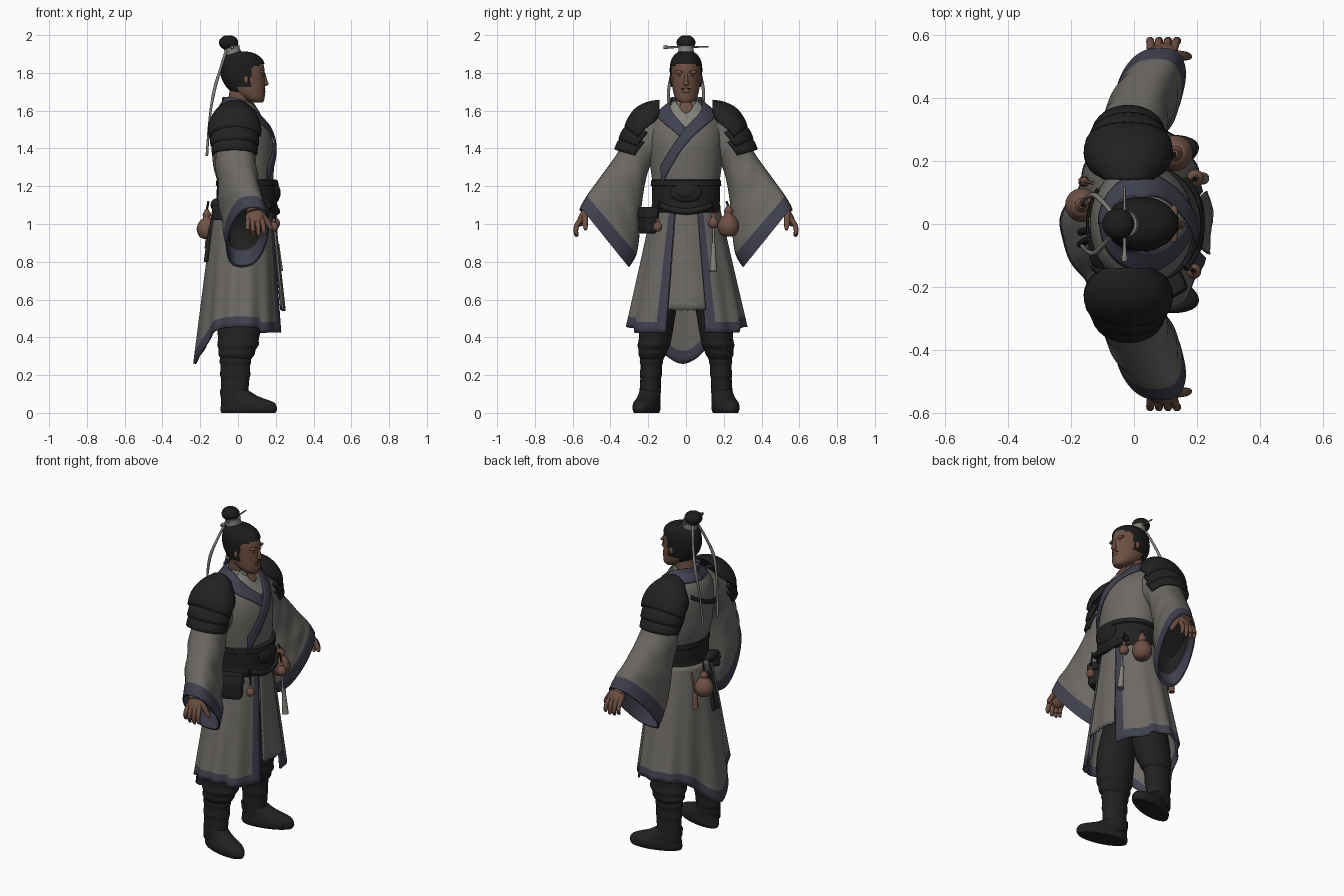
import bpy, bmesh, math
from mathutils import Vector, Matrix

if "Cube" in bpy.data.objects:
    bpy.data.objects.remove(bpy.data.objects["Cube"])

def mat(name, r, g, b):
    m = bpy.data.materials.new(name)
    m.diffuse_color = (r, g, b, 1)
    m.use_nodes = True
    m.node_tree.nodes["Principled BSDF"].inputs["Base Color"].default_value = m.diffuse_color
    return m

ROBE = mat("grey_cloth", .15, .141, .129)
TRIM = mat("blue_trim", .052, .053, .08)
BLACK = mat("black_leather", .0155, .0155, .0155)
HAIR = mat("black_hair", .012, .0115, .0115)
SKIN = mat("skin", .155, .08, .056)
GOURD = mat("brown_gourd", .16, .083, .061)
LIGHT = mat("pale_cloth", .23, .22, .20)
cos, sin, rad, exp = math.cos, math.sin, math.radians, math.exp

def mesh(name, rows, mats, rule=None, closed=True, caps=True, solid=0, mirror=False):
    """Skin rows of points; rule(i, j, centre) picks a material, or -1 for a hole."""
    bm = bmesh.new()
    vs = [[bm.verts.new(p) for p in r] for r in rows]
    n = len(rows[0])
    for i in range(len(rows) - 1):
        for j in range(n if closed else n - 1):
            q = [vs[i][j], vs[i][(j + 1) % n], vs[i + 1][(j + 1) % n], vs[i + 1][j]]
            c = sum((v.co for v in q), Vector()) / 4
            k = rule(i, j, c) if rule else 0
            if k >= 0:
                bm.faces.new(q).material_index = k
    if closed and caps:
        bm.faces.new(vs[0])
        bm.faces.new(vs[-1]).material_index = len(mats) - 1
    bmesh.ops.delete(bm, geom=[v for v in bm.verts if not v.link_faces], context='VERTS')
    bmesh.ops.recalc_face_normals(bm, faces=bm.faces)
    me = bpy.data.meshes.new(name)
    bm.to_mesh(me)
    bm.free()
    for m in mats:
        me.materials.append(m)
    ob = bpy.data.objects.new(name, me)
    bpy.context.collection.objects.link(ob)
    if solid:
        s = ob.modifiers.new("thickness", 'SOLIDIFY')
        s.thickness, s.offset = solid, 0
    if mirror:
        ob.modifiers.new("mirror", 'MIRROR').use_axis = (False, True, False)
    return ob

def spline(rows, k):
    """Catmull-Rom interpolation of tuples."""
    out = []
    for i in range(len(rows) - 1):
        a, b, c, d = rows[max(i - 1, 0)], rows[i], rows[i + 1], rows[min(i + 2, len(rows) - 1)]
        for s in range(k):
            t = s / k
            out.append(tuple(.5 * (2 * q + (r - p) * t + (2 * p - 5 * q + 4 * r - w) * t * t
                       + (3 * q - p - 3 * r + w) * t ** 3) for p, q, r, w in zip(a, b, c, d)))
    return out + [rows[-1]]

def oval(z, cx, cy, rx, ry, n=40):
    return [Vector((cx + rx * cos(2 * math.pi * j / n), cy + ry * sin(2 * math.pi * j / n), z)) for j in range(n)]

def tube(name, pts, m, mirror=False, n=10, k=4):
    """Round tube through (x, y, z, radius) points."""
    p = spline(pts, k)
    rows = []
    for i, q in enumerate(p):
        d = Vector(p[min(i + 1, len(p) - 1)][:3]) - Vector(p[max(i - 1, 0)][:3])
        rot = d.to_track_quat('Z', 'Y').to_matrix()
        rows.append([Vector(q[:3]) + rot @ v for v in oval(0, 0, 0, q[3], q[3], n)])
    return mesh(name, rows, [m], mirror=mirror)

def ball(name, c, r, m, mirror=False, rot=(0, 0, 0)):
    R = Matrix.Rotation(rot[2], 3, 'Z') @ Matrix.Rotation(rot[1], 3, 'Y') @ Matrix.Rotation(rot[0], 3, 'X')
    rows = []
    for i in range(1, 16):
        a = math.pi * i / 16
        rows.append([Vector(c) + R @ Vector((r[0] * p.x * sin(a), r[1] * p.y * sin(a), r[2] * cos(a))) for p in oval(0, 0, 0, 1, 1, 24)])
    return mesh(name, rows, [m], mirror=mirror)

# torso: (z, centre x, half depth, half width)
TORSO = spline([(1.04, .04, .145, .172), (1.20, .04, .145, .176), (1.30, .03, .16, .188), (1.42, .024, .164, .196),
                (1.50, .014, .152, .192), (1.56, .0, .125, .172), (1.60, 0, .10, .135), (1.65, .0, .068, .075)], 4)
mesh("robe_torso", [oval(z, c, 0, a, b, 64) for z, c, a, b in TORSO], [ROBE])

def on_torso(deg, z, off):
    z = min(max(z, TORSO[0][0]), TORSO[-1][0] + .03)
    i = max([k for k in range(len(TORSO) - 1) if TORSO[k][0] <= z])
    a, b = TORSO[i], TORSO[i + 1]
    t = min((z - a[0]) / (b[0] - a[0]), 1)
    c, rx, ry = [a[k] + (b[k] - a[k]) * t for k in (1, 2, 3)]
    return Vector((c + (rx + off) * cos(rad(deg)), (ry + off) * sin(rad(deg)), z))

def sash(name, path, m, off):
    """Cloth strip lying on the torso through (angle, z, half height) points."""
    rows = [[on_torso(d, z + h * (k / 3 - 1), off) for k in range(7)] for d, z, h in spline(path, 8)]
    mesh(name, rows, [m], closed=False, solid=.008)

# collar and crossed lapels
sash("inner_collar", [(-50, 1.62, .035), (-20, 1.585, .04), (0, 1.56, .05), (20, 1.585, .04), (50, 1.62, .035)], LIGHT, .002)
sash("open_neck", [(-16, 1.63, .015), (0, 1.615, .03), (16, 1.63, .015)], SKIN, .005)
sash("under_lapel", [(-180, 1.635, .035), (-110, 1.635, .035), (-62, 1.605, .036), (-27, 1.55, .038), (-3, 1.48, .038)], TRIM, .006)
sash("over_lapel", [(180, 1.635, .035), (110, 1.635, .035), (62, 1.605, .036), (27, 1.55, .038), (0, 1.465, .043),
                    (-20, 1.365, .045), (-42, 1.255, .046)], TRIM, .012)
sash("back_strap", [(145, 1.53, .012), (180, 1.47, .013), (225, 1.42, .012)], BLACK, .008)

# skirt with open front, narrow long back tail and trimmed edges
def skirt_point(deg, z, off=0):
    t = (1.1 - z) / .65
    f = 1 + .024 * t * sin(rad(deg * 13)) + off
    back = 1 - .16 * t * max(0, -cos(rad(deg))) * (1 - exp(-((deg - 184) / 18) ** 2))
    return Vector((.03 - .02 * t + (.155 + .065 * t) * f * back * cos(rad(deg)), (.172 + .143 * t) * f * sin(rad(deg)), z))

def hem(deg):
    d = min(deg, 360 - deg)
    return .425 + .03 * sin(rad(d)) ** 2 * (d > 60) - .165 * exp(-((deg - 183) / 27) ** 2)

ANG = [19 + 322 * j / 120 for j in range(121)]
mesh("robe_skirt", [[skirt_point(d, 1.1 + (hem(d) - 1.1) * i / 24) for d in ANG] for i in range(25)], [ROBE, TRIM],
     lambda i, j, c: int(i >= (22 if c.x < 0 else 21.5) or j < 4 or j > 115), closed=False, solid=.01)
FP = [-17 + 36 * j / 16 for j in range(17)]
mesh("front_panel", [[skirt_point(d, 1.1 - (.555 + .006 * sin(d)) * i / 16, .03 + .07 * i / 16) for d in FP] for i in range(17)],
     [ROBE], closed=False, solid=.01)

# belt with rims, oval plate and knots
BELT = [(1.06, .155, .176), (1.075, .165, .184), (1.10, .162, .181), (1.11, .158, .178), (1.13, .162, .181),
        (1.20, .16, .181), (1.205, .166, .187), (1.23, .164, .185), (1.235, .15, .175)]
mesh("wide_belt", [oval(z, .048, 0, a, b, 56) for z, a, b in BELT], [BLACK])
ball("belt_plate", (.204, 0, 1.165), (.018, .085, .05), BLACK)
ball("belt_boss", (.216, 0, 1.165), (.01, .05, .028), BLACK)
for s in (1, -1):
    tube("belt_loop", [(.16, s * .14, 1.10, .016), (.20, s * .07, 1.075, .018), (.205, 0, 1.065, .018)], BLACK)

# wide sleeves: (top y, top z, bottom y, bottom z, top x, bottom x, half depth)
SL = spline([(.17, 1.58, .15, 1.36, -.01, -.01, .10), (.30, 1.47, .20, 1.28, -.015, -.012, .105),
             (.38, 1.35, .232, 1.12, .002, -.008, .106), (.46, 1.24, .245, .95, .033, .0, .108),
             (.525, 1.15, .262, .84, .068, .014, .108), (.56, 1.09, .302, .77, .083, .02, .108)], 6)

def sleeve_ring(r, k, fold):
    out = []
    for j in range(40):
        a = 2 * math.pi * j / 40
        c, s = cos(a), sin(a)
        s = math.copysign(abs(s) ** .75, s)
        u = .5 - .5 * c * k
        w = r[6] * (k + fold * sin(3 * a + 1))
        out.append(Vector((r[4] + (r[5] - r[4]) * u + w * s, r[0] + (r[2] - r[0]) * u, r[1] + (r[3] - r[1]) * u)))
    return out

rows = [sleeve_ring(r, 1, .05 * sin(i * .9) * (i < 25)) for i, r in enumerate(SL)]
rows += [sleeve_ring(SL[-1 - 3 * i], .93 - .03 * i, 0) for i in range(5)]
mesh("wide_sleeves", rows, [ROBE, TRIM, BLACK], lambda i, j, c: int(i >= len(SL) - 7) + int(i > len(SL) + 1), mirror=True)

# layered shoulder armour: (top y, top z, edge y, edge z, half depth)
PLATES = [[(.14, 1.65, .15, 1.57, .075), (.20, 1.64, .17, 1.535, .112), (.26, 1.61, .20, 1.51, .13), (.30, 1.56, .225, 1.49, .134), (.317, 1.52, .245, 1.465, .13)],
          [(.29, 1.54, .20, 1.48, .115), (.33, 1.495, .225, 1.45, .122), (.348, 1.455, .25, 1.415, .12)],
          [(.32, 1.475, .215, 1.43, .108), (.355, 1.435, .24, 1.40, .115), (.37, 1.40, .262, 1.37, .112)]]
for p, st in enumerate(PLATES):
    arc = [rad(-89 + 178 * j / 28) for j in range(29)]
    rows = [[Vector((-.018 + hx * sin(a), ey + (ty - ey) * cos(a) ** .8, ez + (tz - ez) * cos(a) ** .8))
             for a in arc] for ty, tz, ey, ez, hx in spline(st, 4)]
    mesh("shoulder_plate_%d" % (p + 1), rows, [BLACK], closed=False, solid=.016, mirror=True)
    tube("plate_rim_%d" % (p + 1), [(*v, .009) for v in rows[-1][::2]], BLACK, mirror=True, n=8, k=1)

# hands with dark wrist guards
tube("forearms", [(.05, .42, 1.19, .035), (.066, .50, 1.11, .032), (.08, .535, 1.06, .036)], SKIN, mirror=True)
tube("wrist_guards", [(.045, .40, 1.20, .05), (.06, .47, 1.135, .044), (.066, .50, 1.11, .04)], BLACK, mirror=True, n=20)
ball("palms", (.088, .545, 1.035), (.048, .024, .052), SKIN, mirror=True, rot=(rad(25), rad(-12), 0))
for i in range(4):
    x, l = .055 + .023 * i, (.0, .012, .014, .006)[i]
    tube("finger_%d" % (i + 1), [(x, .55, 1.03, .014), (x - .003 + .004 * i, .577, .995, .013),
         (x - .004 + .006 * i, .583, .965 - l, .012), (x - .004 + .007 * i, .575, .948 - l, .007)], SKIN, mirror=True, n=8)
tube("thumbs", [(.105, .535, 1.065, .019), (.145, .535, 1.025, .016), (.17, .533, .985, .013), (.178, .53, .968, .007)], SKIN, mirror=True, n=8)

# trousers, boot shafts and feet
TR = spline([(.75, .01, .09, .09, .085), (.55, .01, .14, .112, .09), (.44, .006, .158, .114, .09), (.39, .002, .164, .108, .086),
             (.36, 0, .17, .11, .086), (.335, -.004, .174, .098, .078), (.31, -.008, .178, .096, .074), (.285, -.01, .18, .08, .06)], 4)
mesh("trousers", [oval(z, x, y, a, b) for z, x, y, a, b in TR], [BLACK], mirror=True)
BT = [(.31, -.012, .18, .08, .06), (.27, -.014, .183, .084, .062), (.25, -.014, .184, .078, .057), (.20, -.015, .186, .08, .058),
      (.18, -.015, .187, .075, .055), (.11, -.018, .19, .073, .056), (.05, -.018, .19, .072, .056)]
mesh("boot_shafts", [oval(z, x, y, a, b) for z, x, y, a, b in spline(BT, 3)], [BLACK], mirror=True)
FT = [(0, .072, .147, .056), (.015, .074, .154, .063), (.035, .074, .152, .065), (.055, .068, .144, .062), (.07, .05, .125, .058), (.09, .02, .1, .056), (.125, -.01, .072, .055)]
TURN = Matrix.Rotation(rad(15), 3, 'Z')
mesh("boot_feet", [[TURN @ p + Vector((-.015, .19, 0)) for p in oval(z, x, 0, a, b)] for z, x, a, b in spline(FT, 3)], [BLACK], mirror=True)

# head and neck
tube("neck", [(-.005, 0, 1.55, .065), (.0, 0, 1.63, .056), (.015, 0, 1.72, .056)], SKIN, n=24)
HD = [(1.642, .1, .03, .027), (1.652, .092, .045, .044), (1.67, .077, .064, .058), (1.70, .054, .089, .068), (1.74, .038, .104, .074),
      (1.78, .030, .112, .077), (1.82, .028, .112, .078), (1.86, .026, .103, .071), (1.885, .022, .082, .056), (1.90, .018, .055, .038), (1.907, .016, .02, .014)]
HS = spline(HD, 4)
mesh("head", [oval(z, c, 0, a, b, 64) for z, c, a, b in HS], [SKIN])
mesh("hair_cap", [oval(z + .007, c - .003, 0, a + .007, b + .008, 64) for z, c, a, b in HS], [HAIR],
     lambda i, j, c: -1 if c.z < 1.69 or (c.x > .068 and c.z < 1.848 + .3 * min(0, c.x - .13)) or (c.x > .0 and c.z < 1.725) else 0)
tube("nose", [(.136, 0, 1.795, .009), (.143, 0, 1.768, .011), (.147, 0, 1.745, .012)], SKIN)
ball("nose_tip", (.147, 0, 1.744), (.014, .017, .013), SKIN)
ball("ears", (.042, .078, 1.765), (.014, .012, .024), SKIN, mirror=True)
ball("brow_ridge", (.127, .03, 1.803), (.013, .03, .01), SKIN, mirror=True)
tube("eyebrows", [(.138, .014, 1.803, .003), (.133, .032, 1.808, .0035), (.117, .05, 1.803, .0025)], HAIR, mirror=True, n=8)
ball("eyes", (.131, .03, 1.783), (.003, .011, .003), HAIR, mirror=True)
ball("lips", (.139, 0, 1.702), (.007, .022, .007), SKIN)
tube("moustache", [(.143, .005, 1.719, .0025), (.137, .022, 1.715, .003), (.125, .033, 1.698, .002)], HAIR, mirror=True, n=8)
tube("chin_beard", [(.136, 0, 1.682, .004), (.134, 0, 1.668, .007), (.127, 0, 1.645, .004)], HAIR)

# topknot with crown, pin and ribbons
mesh("hair_crown", [oval(z, x, 0, r, r * .95, 32) for z, x, r in [(1.885, -.02, .048), (1.90, -.024, .046), (1.935, -.034, .041), (1.945, -.036, .046)]], [LIGHT])
ball("hair_bun", (-.05, 0, 1.96), (.051, .05, .04), HAIR)
tube("hair_pin", [(-.03, -.12, 1.936, .008), (-.03, -.10, 1.936, .011), (-.03, -.08, 1.936, .006), (-.03, .12, 1.938, .004)], LIGHT, n=8)
tube("hair_ribbons", [(-.06, .02, 1.925, .008), (-.09, .06, 1.83, .007), (-.125, .092, 1.71, .009), (-.15, .085, 1.56, .006), (-.165, .07, 1.36, .007)], LIGHT, mirror=True, n=8)

# things hanging from the belt
def gourd(name, x, y, z, r):
    tube(name, [(x, y, z - r, r * .3), (x, y, z - .75 * r, r * .75), (x, y, z, r), (x, y, z + .75 * r, r * .7), (x, y, z + 1.05 * r, r * .36),
                (x, y, z + 1.4 * r, r * .42), (x, y, z + 1.7 * r, r * .25), (x, y, z + 1.9 * r, r * .2)], GOURD, n=24)
    tube(name + "_cord", [(x, y, z + 1.8 * r, .006), (x * .95, y * .95, 1.12, .006)], BLACK, n=6)

gourd("large_gourd", .13, .225, .99, .057)
gourd("small_gourd", .195, .145, 1.005, .028)
gourd("back_gourd", -.165, .06, .975, .054)
gourd("small_flask", .19, -.15, .985, .024)
tube("front_tassel", [(.20, .145, .98, .006), (.202, .145, .90, .007), (.207, .145, .885, .015), (.21, .145, .87, .012), (.22, .145, .75, .02)], LIGHT)
tube("back_tassel", [(-.13, .13, 1.08, .006), (-.15, .135, .97, .006), (-.155, .135, .95, .014), (-.16, .135, .87, .018)], GOURD)
for y in (-.02, -.05):
    tube("back_belt_end", [(-.11, y, 1.10, .01), (-.145, y, .97, .011), (-.17, y * 1.3, .80, .012)], BLACK, n=8)
ball("back_knot", (-.115, -.08, 1.10), (.03, .06, .035), BLACK)

def pouch(name, c, size, turn):
    rows = []
    R = Matrix.Rotation(turn, 3, 'Z')
    for z, k in [(-.5, .8), (-.45, .95), (-.3, 1), (.1, .97), (.11, 1.1), (.4, 1.06), (.5, .85)]:
        rows.append([Vector(c) + R @ Vector((size[0] / 2 * k * math.copysign(abs(p.x) ** .4, p.x), size[1] / 2 * k * math.copysign(abs(p.y) ** .4, p.y), z * size[2])) for p in oval(0, 0, 0, 1, 1, 32)])
    mesh(name, rows, [BLACK])

pouch("side_pouch", (.10, -.20, 1.02), (.12, .075, .14), rad(25))
pouch("rear_pouch", (-.10, -.14, 1.06), (.06, .05, .08), rad(-40))

# smooth shading that keeps hard edges
bpy.ops.object.select_all(action='SELECT')
bpy.context.view_layer.objects.active = bpy.data.objects["head"]
bpy.ops.object.shade_smooth_by_angle(angle=rad(50))
